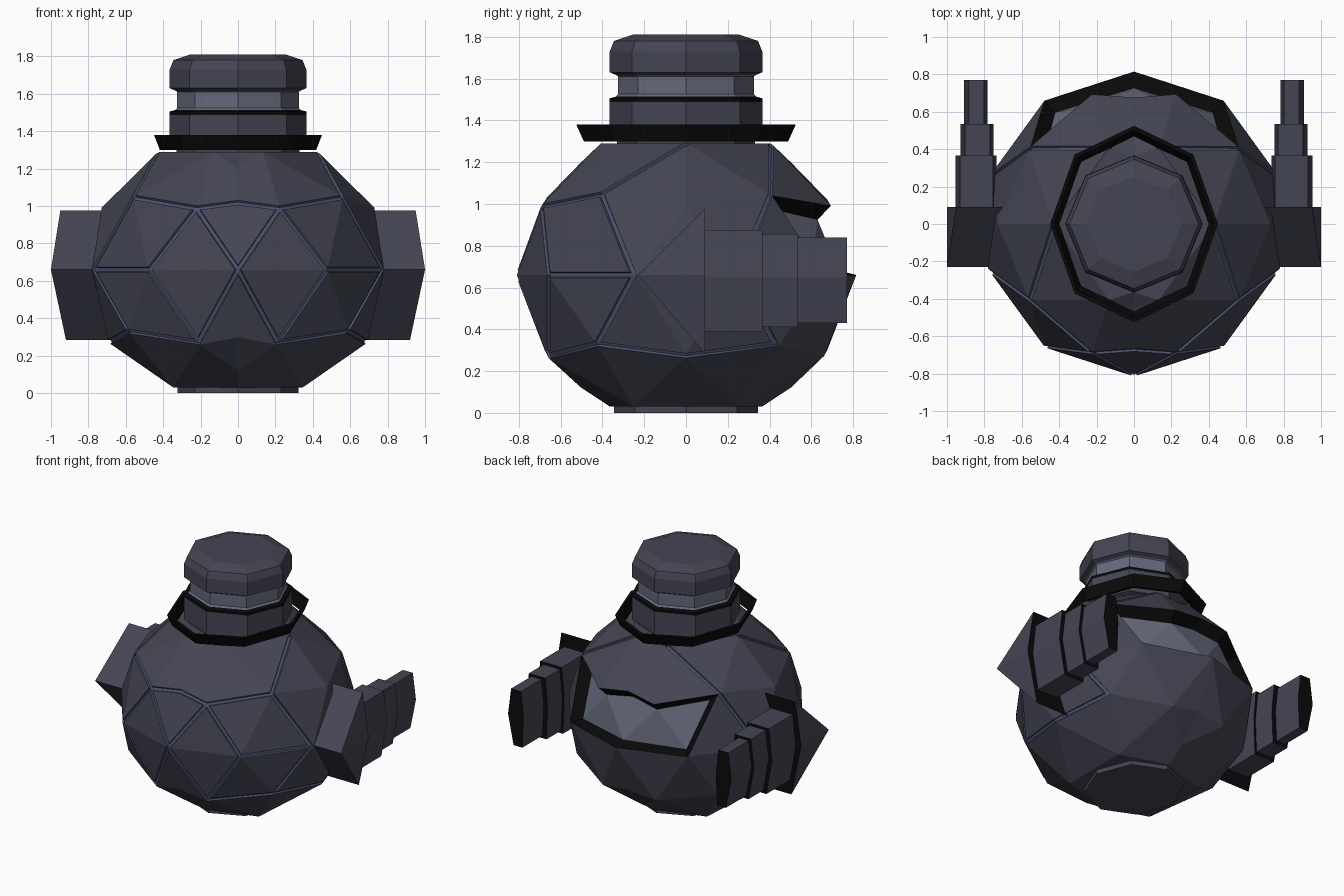
import bpy, bmesh
from math import sin, cos, pi, atan2, degrees
from mathutils import Vector

if "Cube" in bpy.data.objects:
    bpy.data.objects.remove(bpy.data.objects["Cube"])


def material(name, rgb):
    m = bpy.data.materials.new(name)
    m.diffuse_color = (*rgb, 1)
    m.use_nodes = True
    m.node_tree.nodes["Principled BSDF"].inputs["Base Color"].default_value = m.diffuse_color
    return m


PLATE = material("plate", (0.06, 0.06, 0.09))
GROOVE = material("groove", (0.07, 0.08, 0.15))
BLACK = material("black", (0.003, 0.003, 0.003))
GLASS = material("glass", (0.13, 0.14, 0.20))


def finish(bm, name, mats):
    bmesh.ops.recalc_face_normals(bm, faces=bm.faces)
    me = bpy.data.meshes.new(name)
    bm.to_mesh(me)
    bm.free()
    for m in mats:
        me.materials.append(m)
    ob = bpy.data.objects.new(name, me)
    bpy.context.collection.objects.link(ob)
    return ob


def lathe(name, profile, mat, sx=1, sy=1, closed=False, n=8):
    """Octagonal turned part from (radius, z) points; closed makes a ring."""
    bm = bmesh.new()
    rings = [[bm.verts.new((r * sx * sin(2 * pi * i / n), -r * sy * cos(2 * pi * i / n), z))
              for i in range(n)] for r, z in profile]
    pairs = list(zip(rings, rings[1:])) + ([(rings[-1], rings[0])] if closed else [])
    for a, b in pairs:
        for i in range(n):
            j = (i + 1) % n
            bm.faces.new((a[i], a[j], b[j], b[i]))
    if not closed:
        bm.faces.new(rings[0])
        bm.faces.new(rings[-1])
    return finish(bm, name, [mat])


def hull(name, pts):
    """Convex block whose rear face is black."""
    bm = bmesh.new()
    for p in pts:
        bm.verts.new(p)
    bmesh.ops.convex_hull(bm, input=bm.verts)
    bm.normal_update()
    bmesh.ops.recalc_face_normals(bm, faces=bm.faces)
    for f in bm.faces:
        f.material_index = 1 if f.normal.y > 0.9 else 0
    return finish(bm, name, [PLATE, BLACK])


# Body: faceted ball, half mirrored, flat top and bottom
def key(v):
    return round(v.co.z * 2.1), round(degrees(atan2(abs(v.co.x), -v.co.y)))


bm = bmesh.new()
bmesh.ops.create_icosphere(bm, subdivisions=2, radius=1)
bmesh.ops.bisect_plane(bm, geom=bm.verts[:] + bm.edges[:] + bm.faces[:], dist=1e-4,
                       plane_co=(0, 0, 0), plane_no=(1, 0, 0), clear_inner=True)
bmesh.ops.delete(bm, geom=[v for v in bm.verts if abs(v.co.z) > 0.95], context='VERTS')
copy = bmesh.ops.duplicate(bm, geom=bm.verts[:] + bm.edges[:] + bm.faces[:])["geom"]
for v in copy:
    if isinstance(v, bmesh.types.BMVert):
        v.co.x *= -1
bmesh.ops.remove_doubles(bm, verts=bm.verts, dist=1e-3)
bmesh.ops.holes_fill(bm, edges=[e for e in bm.edges if e.is_boundary], sides=0)
bmesh.ops.recalc_face_normals(bm, faces=bm.faces)

# Panel seams as (level, angle) pairs, and rear window faces
seams = [((1, 18), (0, 0)), ((1, 18), (0, 36)), ((0, 0), (-1, 18)), ((0, 36), (-1, 18)),
         ((0, 36), (0, 72)), ((1, 18), (1, 54)), ((1, 18), (1, 0)), ((1, 54), (0, 72)),
         ((1, 54), (2, 90)), ((0, 72), (-1, 54)), ((1, 126), (2, 162)), ((1, 126), (0, 108)),
         ((-1, 18), (-1, 54)), ((-1, 54), (-1, 90)), ((-1, 126), (0, 108)),
         ((-1, 126), (-1, 90)), ((2, 18), (1, 0))]
seams = {frozenset(s) for s in seams}
cut = [e for e in bm.edges if frozenset(key(v) for v in e.verts) in seams]
area = {(1, 126), (1, 162), (1, 180), (0, 144), (0, 180)}
window = [f for f in bm.faces if all(key(v) in area for v in f.verts)]
for f in window:
    f.material_index = 3
for v in bm.verts:
    v.co = Vector((v.co.x * 0.815, v.co.y * 0.815, v.co.z * 0.74 + 0.66))
bm.normal_update()
rim = bmesh.ops.inset_region(bm, faces=window, thickness=0.035, depth=-0.08, use_even_offset=True)
for f in rim["faces"]:
    f.material_index = 2
cut = [e for e in cut if e.is_valid]
strip = bmesh.ops.bevel(bm, geom=cut, offset=0.014, offset_type='OFFSET', segments=1,
                        profile=0.5, affect='EDGES', clamp_overlap=True)["faces"]
bm.normal_update()
walls = bmesh.ops.inset_region(bm, faces=strip, thickness=0.004, depth=-0.012)["faces"]
for f in strip + walls:
    if f.is_valid:
        f.material_index = 1
finish(bm, "body", [PLATE, GROOVE, BLACK, GLASS])

# Foot, collar and head
lathe("foot", [(0.345, 0), (0.345, 0.06)], PLATE, sx=0.94)
lathe("collar", [(0.95, 1.30), (1.02, 1.38), (0.975, 1.38), (0.91, 1.30)], BLACK,
      sx=0.44, sy=0.515, closed=True)
lathe("neck", [(0.33, 1.26), (0.33, 1.31), (0.365, 1.32), (0.365, 1.49)], PLATE)
lathe("neck_trim", [(0.367, 1.487), (0.367, 1.505), (0.33, 1.515)], BLACK)
lathe("head_band", [(0.345, 1.505), (0.325, 1.525), (0.325, 1.61), (0.34, 1.622)], GLASS)
lathe("head_cap", [(0.33, 1.615), (0.365, 1.63), (0.365, 1.73), (0.345, 1.78), (0.255, 1.81)], PLATE)

# Shoulders and stepped rear thrusters on both sides
# start y, end y, bottom z, top z, inner x, outer x
steps = [(0.05, 0.365, 0.39, 0.875, 0.735, 0.955),
         (0.30, 0.535, 0.41, 0.857, 0.75, 0.928),
         (0.50, 0.77, 0.43, 0.84, 0.782, 0.908)]
for s, side in ((1, "right"), (-1, "left")):
    hull(side + "_shoulder", [(s * x, y, z) for x, y, z in (
        (0.70, -0.23, 0.66), (1.0, -0.23, 0.66), (0.66, 0.09, 0.975), (0.95, 0.09, 0.975),
        (1.0, 0.09, 0.66), (0.70, 0.09, 0.66), (0.92, 0.09, 0.285), (0.64, 0.09, 0.285))])
    for i, (y0, y1, z0, z1, xi, xo) in enumerate(steps):
        section = [(xi, 0.65), (xo, 0.65), (xi + 0.02, z1), (xo - 0.025, z1),
                   (xi + 0.01, z0), (xo - 0.045, z0)]
        hull(f"{side}_thruster_{i + 1}", [(s * x, y, z) for x, z in section for y in (y0, y1)])
